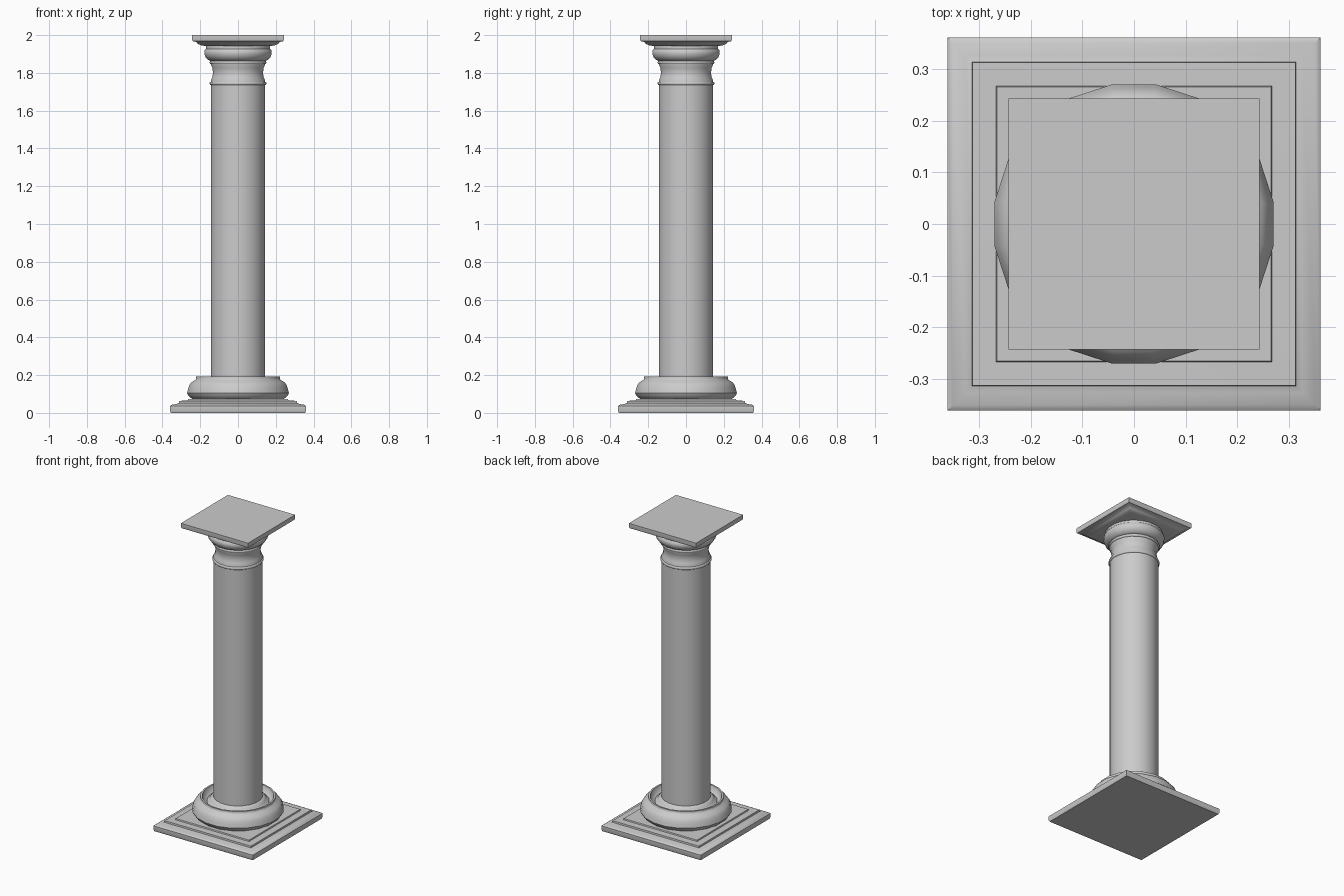
import bpy, bmesh, math

if "Cube" in bpy.data.objects:
    bpy.data.objects.remove(bpy.data.objects["Cube"])

stone = bpy.data.materials.new("pale_grey_stone")
stone.diffuse_color = (0.6, 0.6, 0.6, 1)
stone.use_nodes = True
stone.node_tree.nodes["Principled BSDF"].inputs["Base Color"].default_value = stone.diffuse_color


def lathe(name, profile, sides=20, closed=False, square=False, angle=40):
    """Sweep (radius, z) points round the z axis; square=True gives a stacked square."""
    bm = bmesh.new()
    if square:
        sides = 4
    loops = []
    for r, z in profile:
        if square:
            r *= math.sqrt(2)
        loops.append([bm.verts.new((r * math.cos((k + 0.5) * math.tau / sides),
                                    r * math.sin((k + 0.5) * math.tau / sides), z))
                      for k in range(sides)])
    n = len(loops)
    for i in range(n if closed else n - 1):
        a, b = loops[i], loops[(i + 1) % n]
        for k in range(sides):
            j = (k + 1) % sides
            bm.faces.new((a[k], a[j], b[j], b[k]))
    if not closed:
        bm.faces.new(loops[0][::-1])
        bm.faces.new(loops[-1])
    bmesh.ops.recalc_face_normals(bm, faces=bm.faces)
    me = bpy.data.meshes.new(name)
    bm.to_mesh(me)
    bm.free()
    me.materials.append(stone)
    ob = bpy.data.objects.new(name, me)
    bpy.context.collection.objects.link(ob)
    bpy.ops.object.select_all(action='DESELECT')
    ob.select_set(True)
    bpy.context.view_layer.objects.active = ob
    bpy.ops.object.shade_smooth_by_angle(angle=math.radians(angle))
    return ob


def bead(name, r, z, t):
    """Small round moulding."""
    return lathe(name, [(r + t * math.cos(a * math.tau / 8), z + t * math.sin(a * math.tau / 8))
                        for a in range(8)], closed=True, angle=60)


# Square plinth with moulded edge
lathe("plinth", [(0.355, 0.0), (0.36, 0.01), (0.36, 0.036), (0.35, 0.043), (0.325, 0.047),
                 (0.313, 0.053), (0.312, 0.064), (0.267, 0.065), (0.265, 0.073)], square=True)

# Base roll with raised rim and a hollow channel inside
lathe("base_roll", [(0.235, 0.07), (0.25, 0.077), (0.265, 0.09), (0.273, 0.105), (0.268, 0.125),
                    (0.262, 0.145), (0.25, 0.162), (0.228, 0.175), (0.224, 0.18), (0.224, 0.192),
                    (0.213, 0.192), (0.205, 0.165), (0.185, 0.15), (0.14, 0.15), (0.14, 0.07)],
      closed=True)
lathe("shaft_foot", [(0.185, 0.14), (0.185, 0.16), (0.172, 0.168), (0.165, 0.18),
                     (0.155, 0.19), (0.14, 0.193)])

# Shaft
lathe("shaft", [(0.146, 0.1), (0.146, 1.74)])

# Capital: neck, beads, rounded cushion
bead("lower_bead", 0.143, 1.744, 0.01)
lathe("neck", [(0.146, 1.735), (0.146, 1.76), (0.138, 1.775), (0.134, 1.80), (0.137, 1.825),
               (0.146, 1.845), (0.146, 1.87)])
bead("upper_bead", 0.143, 1.855, 0.01)
lathe("cushion", [(0.145, 1.862), (0.162, 1.87), (0.175, 1.885), (0.181, 1.902),
                  (0.18, 1.918), (0.172, 1.927), (0.172, 1.945)])

# Square top slab
lathe("top_slab", [(0.175, 1.942), (0.195, 1.946), (0.212, 1.953), (0.222, 1.964),
                   (0.24, 1.968), (0.243, 1.976), (0.243, 2.0)], square=True)
